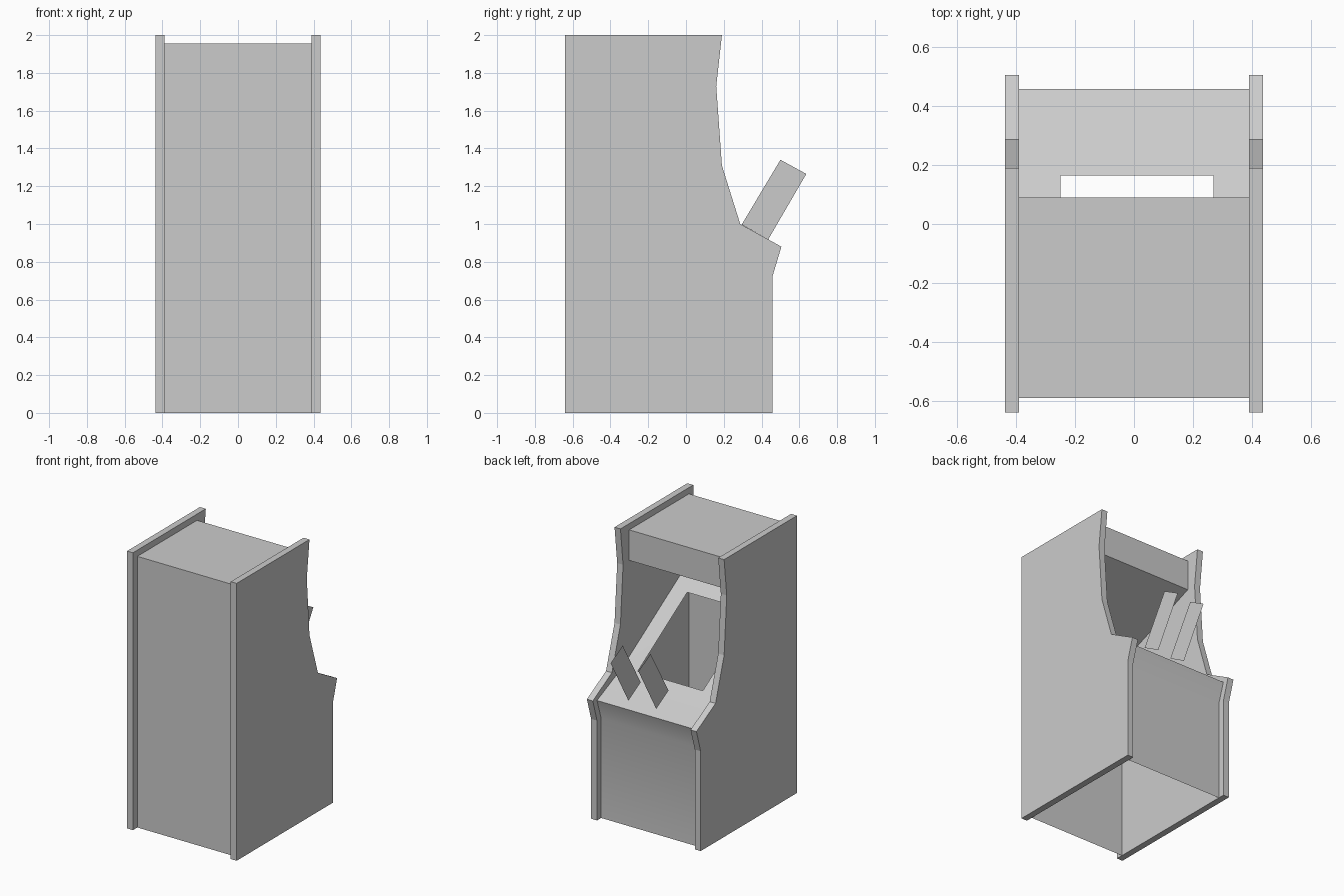
import bpy, bmesh

if "Cube" in bpy.data.objects:
    bpy.data.objects.remove(bpy.data.objects["Cube"])


def make_object(name, verts, faces, smooth=False):
    mesh = bpy.data.meshes.new(name)
    mesh.from_pydata(verts, [], faces)
    bm = bmesh.new()
    bm.from_mesh(mesh)
    bmesh.ops.remove_doubles(bm, verts=bm.verts, dist=0.0001)
    bmesh.ops.recalc_face_normals(bm, faces=bm.faces)
    bm.to_mesh(mesh)
    bm.free()
    ob = bpy.data.objects.new(name, mesh)
    bpy.context.collection.objects.link(ob)
    if smooth:
        bpy.ops.object.select_all(action='DESELECT')
        ob.select_set(True)
        bpy.context.view_layer.objects.active = ob
        bpy.ops.object.shade_smooth_by_angle(angle=0.5)
    return ob


def prism(name, profile, x0, x1):
    n = len(profile)
    verts = [(x, y, z) for x in (x0, x1) for y, z in profile]
    faces = [tuple(range(n)), tuple(range(2 * n - 1, n - 1, -1))]
    faces += [(i, (i + 1) % n, (i + 1) % n + n, i + n) for i in range(n)]
    return make_object(name, verts, faces)


def sheet(name, path, xs, skip=()):
    # thin sheet swept across x; skip lists (row, column) cells left open
    c = len(xs)
    verts = [(x, y, z) for y, z in path for x in xs]
    faces = [(r * c + k, r * c + k + 1, (r + 1) * c + k + 1, (r + 1) * c + k)
             for r in range(len(path) - 1) for k in range(c - 1)
             if (r, k) not in skip]
    return make_object(name, verts, faces, smooth=True)


# Side panels
side = [(-0.64, 0), (-0.64, 2), (0.19, 2), (0.16, 1.73), (0.19, 1.31),
        (0.287, 1.0), (0.505, 0.88), (0.457, 0.72), (0.457, 0)]
prism("side_panel_left", side, -0.437, -0.39)
prism("side_panel_right", side, 0.39, 0.437)

# Cabinet shell: front, control deck, screen bezel with opening,
# overhang, sign panel, top and back; open underneath
shell = [(0.41, 0), (0.41, 0.72), (0.457, 0.865), (0.165, 0.995),
         (-0.40, 1.35), (-0.59, 1.47), (0.09, 1.735), (0.09, 1.955),
         (-0.59, 1.955), (-0.59, 0)]
# the back starts at the top, so the bezel's rear edge only touches it
sheet("cabinet_shell", shell, [-0.39, -0.25, 0.27, 0.39], skip={(3, 1)})

# Two flat upright cards standing on the control deck
card = [(0.295, 0.997), (0.50, 1.34), (0.637, 1.265), (0.435, 0.918)]
for i, x in enumerate((0.155, -0.067)):
    make_object(f"control_card_{i + 1}", [(x, y, z) for y, z in card],
                [(0, 1, 2, 3)])
